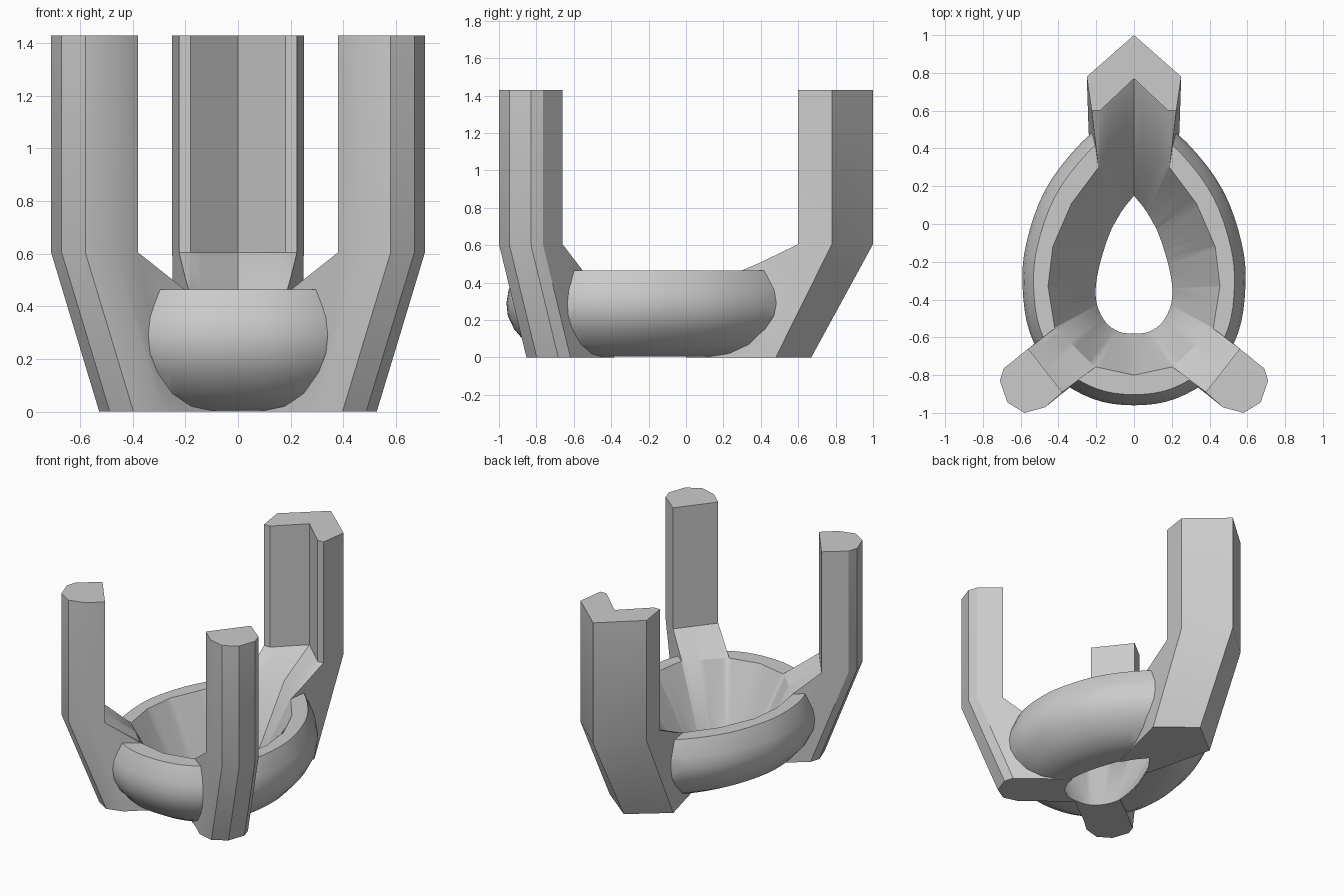
import bpy, bmesh, math
from mathutils import Vector

if "Cube" in bpy.data.objects:
    bpy.data.objects.remove(bpy.data.objects["Cube"])

STEPS = 4  # subdivisions per control segment


def outline(half, smooth):
    """Closed mirrored outline from a right-hand half (front centre to back tip)."""
    p = [Vector(q) for q in half]
    ext = [Vector((-p[1].x, p[1].y))] + p + [p[-1] * 2 - p[-2]]
    right = []
    for i in range(1, len(p)):
        a, b, c, d = ext[i - 1:i + 3]
        for k in range(STEPS):
            t = k / STEPS
            if smooth:
                right.append(0.5 * (2 * b + (c - a) * t + (2 * a - 5 * b + 4 * c - d) * t**2
                                    + (3 * b - a - 3 * c + d) * t**3))
            else:
                right.append(b.lerp(c, t))
    right.append(p[-1])
    return right + [Vector((-q.x, q.y)) for q in reversed(right[1:-1])]


def loft(name, levels):
    """Closed solid through a list of (outline, z)."""
    bm = bmesh.new()
    rings = [[bm.verts.new((q[0], q[1], z)) for q in pts] for pts, z in levels]
    n = len(rings[0])
    for lo, hi in zip(rings, rings[1:]):
        for i in range(n):
            j = (i + 1) % n
            bm.faces.new((lo[i], lo[j], hi[j], hi[i]))
    bm.faces.new(rings[0][::-1])
    bm.faces.new(rings[-1])
    bmesh.ops.recalc_face_normals(bm, faces=bm.faces)
    bmesh.ops.triangulate(bm, faces=bm.faces)
    me = bpy.data.meshes.new(name)
    bm.to_mesh(me)
    bm.free()
    ob = bpy.data.objects.new(name, me)
    bpy.context.collection.objects.link(ob)
    return ob


def boolean(target, other, op):
    m = target.modifiers.new(op, 'BOOLEAN')
    m.operation, m.solver, m.object = op, 'EXACT', other
    bpy.context.view_layer.objects.active = target
    bpy.ops.object.modifier_apply(modifier=m.name)
    bpy.data.objects.remove(other)


# Teardrop outlines, front centre to back tip
hole = outline([(0, -.58), (.08, -.57), (.15, -.52), (.195, -.43), (.2, -.34),
                (.18, -.22), (.13, -.06), (.07, .06), (0, .15)], True)
outer = outline([(0, -.96), (.22, -.925), (.42, -.80), (.55, -.58), (.59, -.33),
                 (.57, -.1), (.47, .18), (.28, .43), (0, .67)], True)
rim = outline([(0, -.80), (.21, -.755), (.315, -.65), (.42, -.55), (.455, -.33),
               (.43, -.12), (.33, .11), (.18, .31), (0, .5)], False)
seat = outline([(0, -.95), (.38, -.89), (.47, -.775), (.56, -.66), (.6, -.33),
                (.6, 0), (.45, .6), (.18, .6), (0, .77)], False)

# Rounded teardrop ring, solid for now
profile = [(.72, .005), (.52, .02), (.29, .07), (.11, .15), (.02, .22), (0, .29),
           (.03, .36), (.15, .465)]
setting = loft("prong_setting", [([o.lerp(h, t) for o, h in zip(outer, hole)], z)
                                 for t, z in profile])

# Pair of rounded front prongs, leaning outward then vertical
front = [(.56, -.66), (.29, -.46), (.11, -.69), (.38, -.89), (.47, -.97),
         (.58, -1.0), (.67, -.945), (.71, -.83), (.69, -.765)]
for s in (-1, 1):
    top = [(s * x, y) for x, y in front]
    foot = [(s * (x - .183), y + .147) for x, y in front]
    boolean(setting, loft("front_prong", [(foot, 0), (top, .605), (top, 1.43)]), 'UNION')

# V-shaped back prong
top = [(0, 1), (.25, .78), (.14, .02), (-.14, .02), (-.25, .78)]
foot = [(0, .67), (.24, .48), (.12, .0), (-.12, .0), (-.24, .48)]
boolean(setting, loft("back_prong", [(foot, 0), (top, .605), (top, 1.43)]), 'UNION')

# Bowl-shaped seat with through hole
boolean(setting, loft("seat_cutter", [(hole, -.1), (hole, 0), (rim, .465),
                                      (seat, .605), (seat, 1.6)]), 'DIFFERENCE')

bpy.ops.object.select_all(action='DESELECT')
setting.select_set(True)
bpy.context.view_layer.objects.active = setting
bpy.ops.object.shade_smooth_by_angle(angle=math.radians(30))
